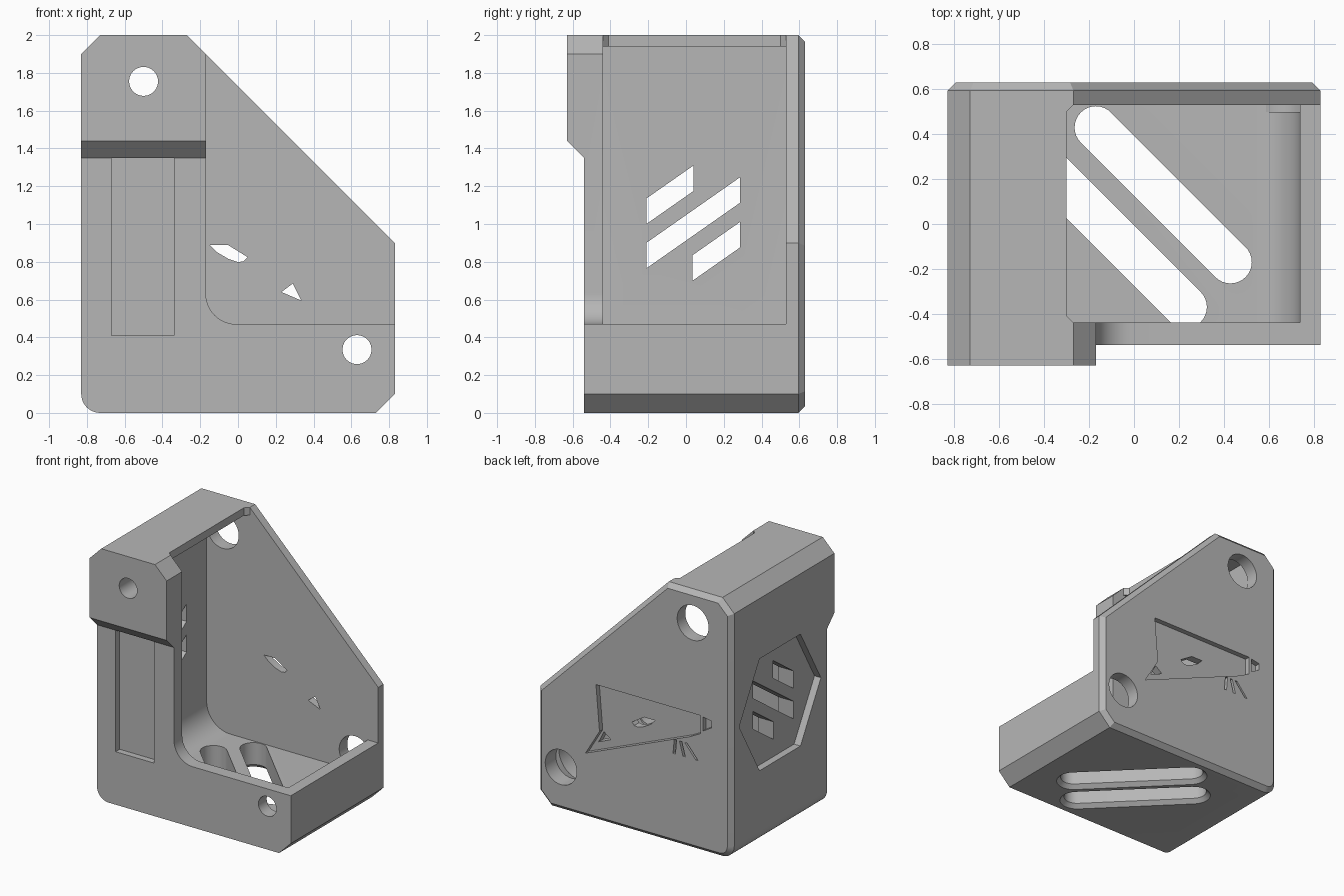
import bpy, bmesh, math
from mathutils import Vector

cube = bpy.data.objects.get("Cube")
if cube:
    bpy.data.objects.remove(cube, do_unlink=True)

grey = bpy.data.materials.new("plain_grey")
grey.use_nodes = True
COLOUR = (0.47, 0.47, 0.47, 1)
grey.diffuse_color = COLOUR
grey.node_tree.nodes["Principled BSDF"].inputs["Base Color"].default_value = COLOUR


def arc(cx, cy, r, start, end, n=10):
    """Points on an arc, angles in degrees."""
    return [(cx + r * math.cos(math.radians(start + (end - start) * i / n)),
             cy + r * math.sin(math.radians(start + (end - start) * i / n)))
            for i in range(n + 1)]


def place(p, axis, d):
    u, v = p
    return Vector({"x": (d, u, v), "y": (u, d, v), "z": (u, v, d)}[axis])


def prism(name, near, axis, a, b, far=None, bevel=0):
    """Profile swept along an axis from a to b; far gives a tapered end."""
    bm = bmesh.new()
    lo = [bm.verts.new(place(p, axis, a)) for p in near]
    hi = [bm.verts.new(place(p, axis, b)) for p in (far or near)]
    bm.faces.new(lo)
    end = bm.faces.new(hi)
    for i in range(len(lo)):
        j = (i + 1) % len(lo)
        bm.faces.new((lo[i], lo[j], hi[j], hi[i]))
    bmesh.ops.recalc_face_normals(bm, faces=bm.faces)
    if bevel:
        bmesh.ops.bevel(bm, geom=list(end.edges), offset=bevel, segments=1, affect="EDGES")
        bmesh.ops.recalc_face_normals(bm, faces=bm.faces)
    mesh = bpy.data.meshes.new(name)
    bm.to_mesh(mesh)
    bm.free()
    mesh.materials.append(grey)
    ob = bpy.data.objects.new(name, mesh)
    bpy.context.collection.objects.link(ob)
    return ob


def combine(target, tool, operation="DIFFERENCE"):
    """Apply a boolean and discard the tool."""
    tool.hide_render = True
    mod = target.modifiers.new("bool", "BOOLEAN")
    mod.operation, mod.object, mod.solver = operation, tool, "EXACT"
    bpy.context.view_layer.objects.active = target
    bpy.ops.object.modifier_apply(modifier=mod.name)
    bpy.data.objects.remove(tool, do_unlink=True)


def slot(cx, cy, half, r):
    """Rounded slot outline running diagonally."""
    k = half / math.sqrt(2)
    return arc(cx - k, cy + k, r, 45, 225, 16) + arc(cx + k, cy - k, r, 225, 405, 16)


# Shared lower and upper outline corners
lower = arc(-0.73, 0.1, 0.1, 180, 270) + [(0.73, 0), (0.83, 0.1)]
upper = [(-0.27, 2), (-0.73, 2), (-0.83, 1.9)]

# L-shaped housing, stepped back below the mounting block
housing = prism("housing", lower + [(0.83, 0.47)] + arc(-0.01, 0.63, 0.16, 270, 180)
                + [(-0.17, 1.9)] + upper, "y", -0.63, 0.56)
combine(housing, prism("step", [(-0.8, 1.61), (-0.54, 1.35), (-0.54, -0.1), (-0.8, -0.1)],
                       "x", -1, 1))

# Open cavity with rounded floor corners
cavity = ([(-0.64, 1.94)] + arc(-0.44, 0.4, 0.2, 180, 270) + arc(0.54, 0.4, 0.2, 270, 360)
          + [(0.74, 2.1), (-0.3, 2.1), (-0.3, 1.94)])
combine(housing, prism("cavity", cavity, "y", -0.44, 0.6))

# Small gussets at both ends of the roof edge
for y, s in ((-0.44, 1), (0.53, -1)):
    combine(housing, prism("gusset", [(-0.31, y - s * 0.01), (-0.27, y - s * 0.01), (-0.27, y),
                                      (-0.3, y + s * 0.03), (-0.31, y + s * 0.03)],
                           "z", 1.94, 2), "UNION")

# Back plate with a chamfered rear rim
combine(housing, prism("back_plate", lower + [(0.83, 0.9)] + upper, "y", 0.53, 0.63,
                       bevel=0.035), "UNION")

# Screw holes, wider through the back plate
for x, z in ((-0.5, 1.755), (0.63, 0.335)):
    combine(housing, prism("front_hole", arc(x, z, 0.077, 0, 345, 23), "y", -0.8, -0.3))
    combine(housing, prism("back_hole", arc(x, z, 0.135, 0, 350, 35), "y", 0.5, 0.8))

# Shallow rectangular recess on the front
combine(housing, prism("front_recess", [(-0.67, 0.41), (-0.34, 0.41), (-0.34, 1.35), (-0.67, 1.35)],
                       "y", -0.7, -0.49))

# Diagonal floor slots, flared underneath
for c in (0.13, -0.07):
    combine(housing, prism("floor_slot", slot(c, c, 0.424, 0.095), "z", -0.1, 0.3))
    combine(housing, prism("slot_flare", slot(c, c, 0.424, 0.135), "z", -0.01, 0.03,
                           far=slot(c, c, 0.424, 0.095)))

# Hexagonal recess with slanted vents in the side wall
combine(housing, prism("side_recess", arc(0.035, 1, 0.5, 0, 300, 5), "x", -1, -0.775))
for y0, y1, z0 in ((-0.21, 0.04, 1.0), (-0.21, 0.285, 0.765), (0.035, 0.285, 0.7)):
    z1 = z0 + (y1 - y0) * 0.7
    combine(housing, prism("vent", [(y0, z0), (y1, z1), (y1, z1 + 0.135), (y0, z0 + 0.135)],
                           "x", -0.9, -0.5))

# Tapered pocket, notch and grooves in the rear face
rear_pockets = [
    [(0.33, 1.055), (0.3, 0.7), (0.42, 0.5), (-0.47, 0.865), (-0.565, 0.915), (-0.565, 1.055)],
    [(-0.585, 1.05), (-0.585, 0.94), (-0.66, 0.985), (-0.66, 1.035)],
]
for top, low in ((-0.34, -0.33), (-0.385, -0.415), (-0.43, -0.525)):
    rear_pockets.append([(top, 0.81), (top - 0.02, 0.81), (low - 0.02, 0.7), (low, 0.7)])
for outline in rear_pockets:
    combine(housing, prism("rear_pocket", outline, "y", 0.59, 0.7))

# Small openings through the back plate
for outline in ([(-0.15, 0.89), (-0.055, 0.89), (0.05, 0.825), (0.03, 0.803), (0, 0.798),
                 (-0.05, 0.815), (-0.11, 0.85)],
                [(0.23, 0.64), (0.29, 0.685), (0.335, 0.595)]):
    combine(housing, prism("opening", outline, "y", 0.4, 0.7))

# Smooth the fillets and keep the edges sharp
bpy.ops.object.select_all(action="DESELECT")
housing.select_set(True)
bpy.context.view_layer.objects.active = housing
bpy.ops.object.shade_smooth_by_angle(angle=math.radians(25))
